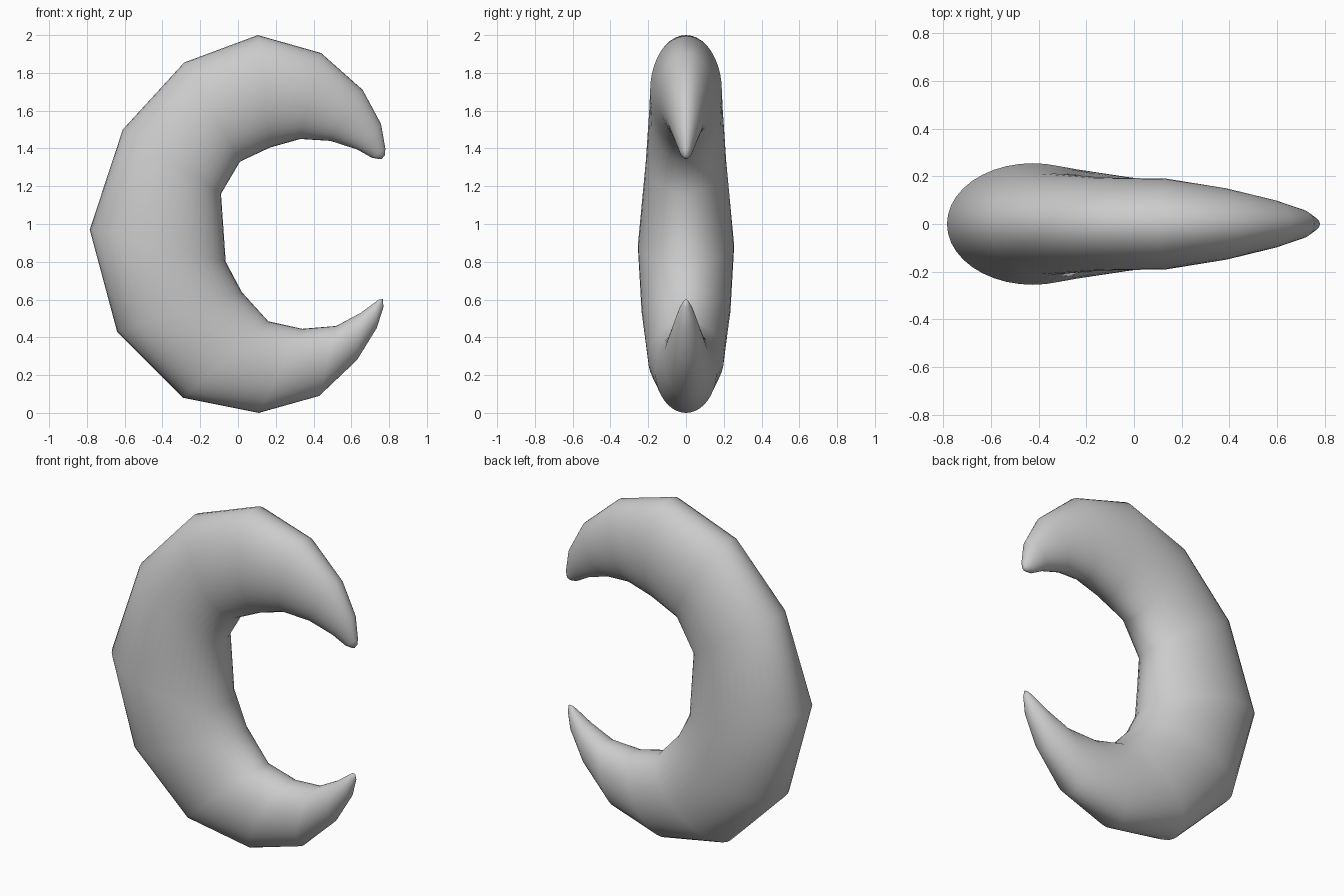
import bpy, bmesh, math
from mathutils import Vector

if "Cube" in bpy.data.objects:
    bpy.data.objects.remove(bpy.data.objects["Cube"])

# Cross-sections: outer x, outer z, inner x, inner z, half width in y
SECTIONS = [
    (0.778, 1.365, 0.742, 1.345, 0.015),
    (0.78, 1.40, 0.71, 1.35, 0.030),
    (0.757, 1.53, 0.63, 1.395, 0.062),
    (0.66, 1.71, 0.49, 1.44, 0.102),
    (0.44, 1.905, 0.33, 1.45, 0.150),
    (0.105, 2.00, 0.17, 1.405, 0.190),
    (-0.285, 1.855, 0.01, 1.33, 0.195),
    (-0.61, 1.50, -0.09, 1.16, 0.213),
    (-0.785, 0.97, -0.065, 0.80, 0.255),
    (-0.64, 0.43, 0.02, 0.64, 0.235),
    (-0.29, 0.08, 0.16, 0.485, 0.200),
    (0.11, 0.00, 0.34, 0.445, 0.162),
    (0.43, 0.09, 0.52, 0.46, 0.120),
    (0.63, 0.28, 0.65, 0.53, 0.078),
    (0.735, 0.45, 0.725, 0.585, 0.042),
    (0.77, 0.56, 0.745, 0.60, 0.016),
]
TIPS = (Vector((0.762, 0, 1.345)), Vector((0.767, 0, 0.602)))
SIDES = 40

bm = bmesh.new()

# Elliptical rings swept around the crescent
rings = []
for ox, oz, ix, iz, w in SECTIONS:
    outer, inner = Vector((ox, 0, oz)), Vector((ix, 0, iz))
    mid, half = (outer + inner) / 2, (outer - inner) / 2
    ring = []
    for i in range(SIDES):
        a = math.tau * i / SIDES
        ring.append(bm.verts.new(mid + half * math.cos(a) + Vector((0, w * math.sin(a), 0))))
    rings.append(ring)

# Skin between neighbouring rings
for a, b in zip(rings, rings[1:]):
    for i in range(SIDES):
        j = (i + 1) % SIDES
        bm.faces.new((a[i], a[j], b[j], b[i]))

# Pointed ends
for ring, tip in ((rings[0], TIPS[0]), (rings[-1], TIPS[1])):
    v = bm.verts.new(tip)
    for i in range(SIDES):
        bm.faces.new((ring[i], ring[(i + 1) % SIDES], v))

bmesh.ops.recalc_face_normals(bm, faces=bm.faces)
for f in bm.faces:
    f.smooth = True

mesh = bpy.data.meshes.new("crescent")
bm.to_mesh(mesh)
bm.free()
bpy.context.collection.objects.link(bpy.data.objects.new("crescent", mesh))
